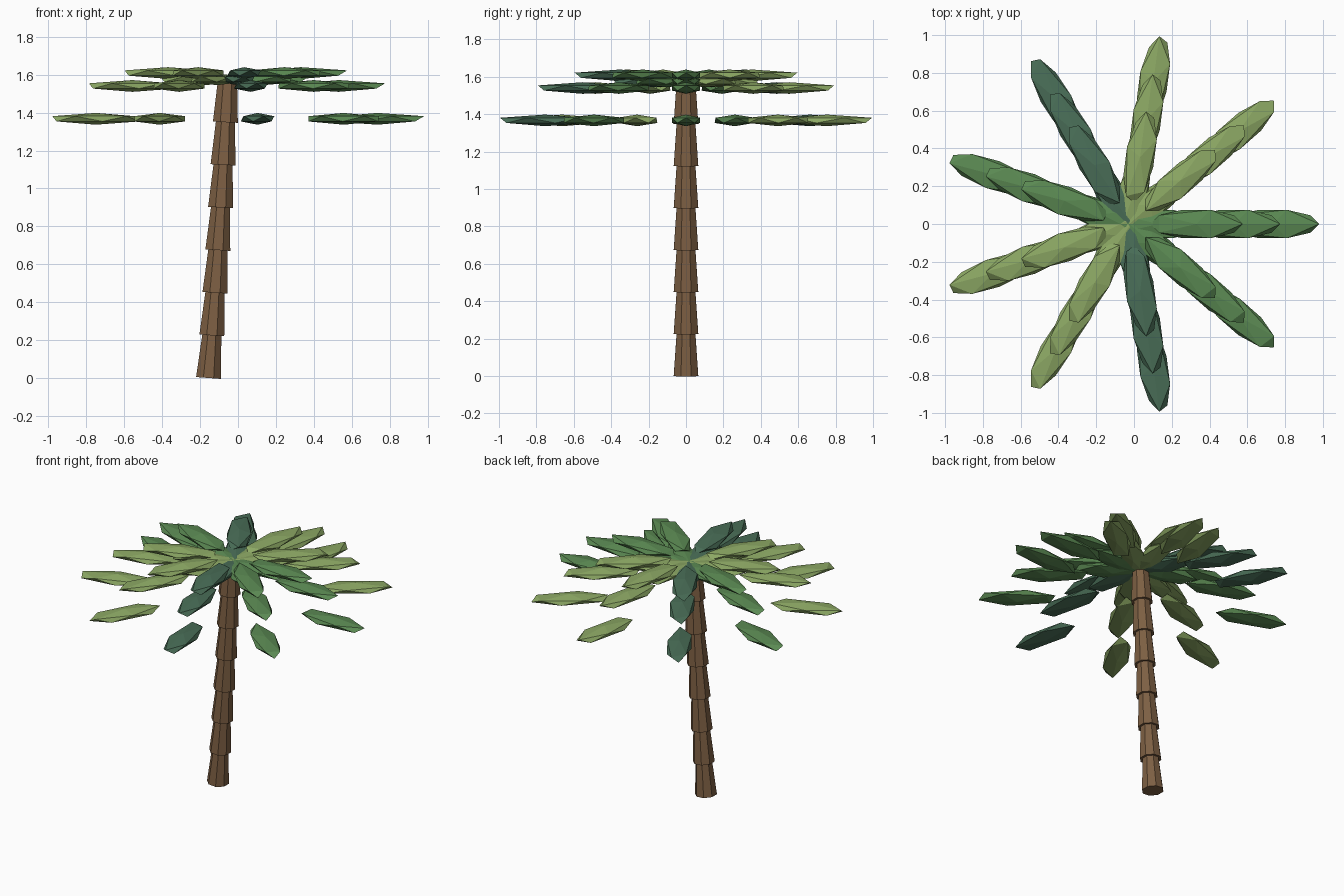
import bpy, bmesh, math
from mathutils import Matrix, Vector

if "Cube" in bpy.data.objects:
    bpy.data.objects.remove(bpy.data.objects["Cube"])


def srgb(r, g, b):
    lin = [((c / 255 + 0.055) / 1.055) ** 2.4 for c in (r, g, b)]
    return (*lin, 1.0)


def material(name, rgb):
    m = bpy.data.materials.new(name)
    m.diffuse_color = srgb(*rgb)
    m.use_nodes = True
    m.node_tree.nodes["Principled BSDF"].inputs["Base Color"].default_value = m.diffuse_color
    return m


bark = material("bark brown", (125, 95, 67))
light = material("light green", (140, 168, 100))
mid = material("mid green", (91, 138, 83))
dark = material("dark green", (74, 111, 88))


def make_object(name, bm, mat):
    mesh = bpy.data.meshes.new(name)
    bm.to_mesh(mesh)
    bm.free()
    mesh.materials.append(mat)
    obj = bpy.data.objects.new(name, mesh)
    bpy.context.collection.objects.link(obj)
    return obj


# Trunk: seven flared octagonal rings stacked along a gently leaning path
SEGMENTS = 7
STEP = 0.2245


def trunk_point(i):
    t = i / SEGMENTS
    return Vector((-0.155 + 0.125 * t - 0.025 * t * t, 0, 0.005 + STEP * i))


bm = bmesh.new()
for i in range(SEGMENTS):
    low, high = trunk_point(i), trunk_point(i + 1)
    axis = high - low
    lean = Matrix.Rotation(math.atan2(axis.x, axis.z), 4, 'Y')
    place = (Matrix.Translation((low + high) / 2) @ lean
             @ Matrix.Rotation(math.radians(22.5), 4, 'Z'))
    bmesh.ops.create_cone(bm, cap_ends=True, segments=8, radius1=0.071,
                          radius2=0.054, depth=axis.length + 0.006, matrix=place)
make_object("trunk", bm, bark)

# Fronds: nine arching rows of four stretched faceted leaves
FROND_MATS = [mid, light, light, dark, mid, light, light, dark, mid]
LEAVES = [(0.16, 1.575), (0.36, 1.608), (0.56, 1.54), (0.765, 1.367)]
CROWN = Matrix.Translation((-0.03, 0, 0))
LEAF_SIZE = Matrix.Diagonal((0.274, 0.088, 0.031, 1))

for n, mat in enumerate(FROND_MATS):
    turn = Matrix.Rotation(math.radians(40 * n), 4, 'Z')
    bm = bmesh.new()
    for reach, height in LEAVES:
        place = CROWN @ turn @ Matrix.Translation((reach, 0, height)) @ LEAF_SIZE @ turn
        bmesh.ops.create_icosphere(bm, subdivisions=1, radius=1.0, matrix=place)
    make_object(f"frond_{n + 1}", bm, mat)
